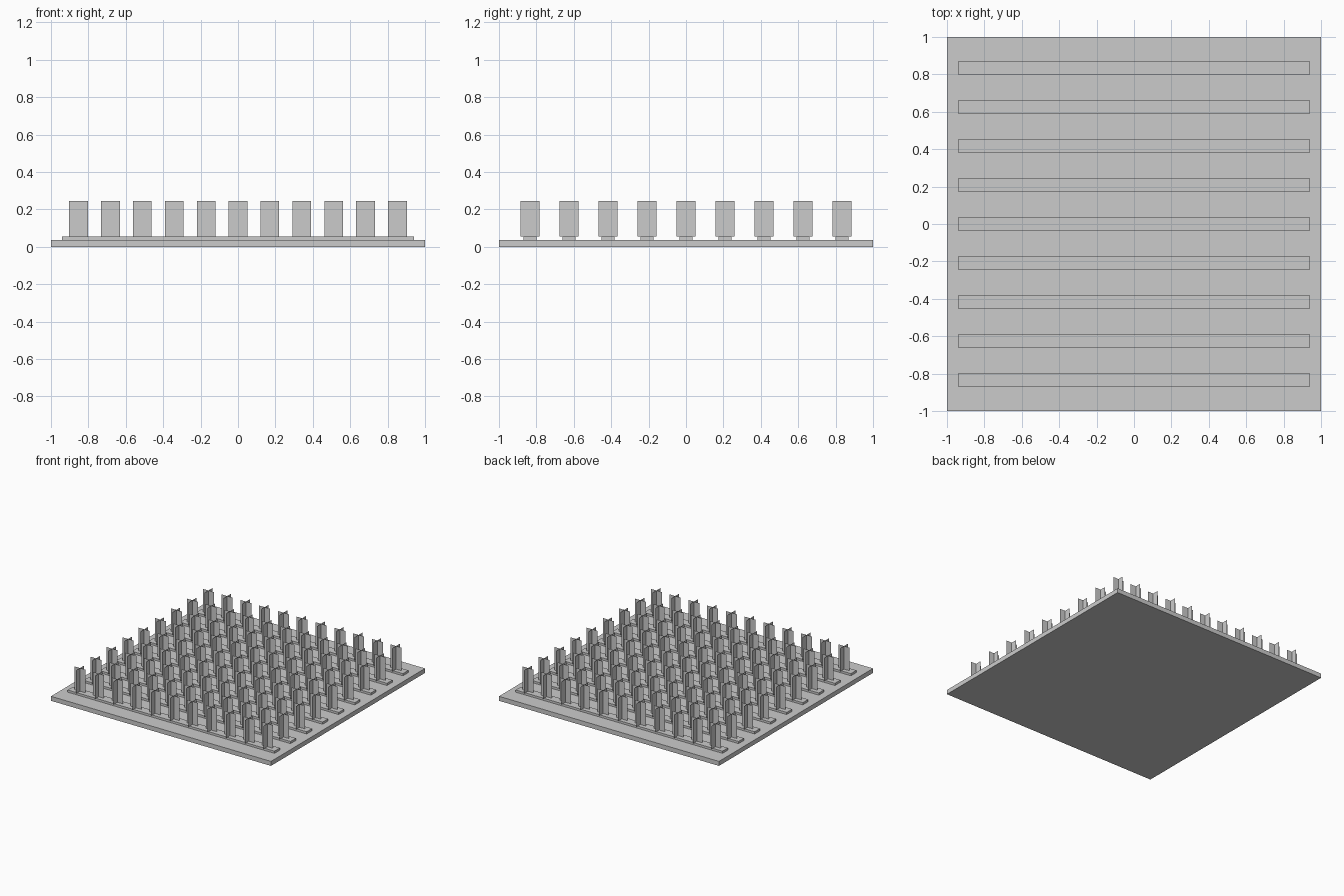
import bpy, bmesh

if "Cube" in bpy.data.objects:
    bpy.data.objects.remove(bpy.data.objects["Cube"])

def box(name, x, y, z0, z1, cy=0.0):
    bm = bmesh.new()
    bmesh.ops.create_cube(bm, size=1)
    for v in bm.verts:
        v.co = (v.co.x * x, v.co.y * y + cy, z0 + (v.co.z + 0.5) * (z1 - z0))
    return finish(name, bm)

def finish(name, bm):
    me = bpy.data.meshes.new(name)
    bm.to_mesh(me)
    bm.free()
    ob = bpy.data.objects.new(name, me)
    bpy.context.collection.objects.link(ob)
    return ob

ROWS, COLS = 9, 11
ROW_STEP, COL_STEP = 0.2085, 0.1705
PLATE_TOP, RIDGE_TOP, PLANT_TOP = 0.037, 0.055, 0.245
HALF = 0.05

# soil slab
box("soil_slab", 2, 2, 0, PLATE_TOP)

for r in range(ROWS):
    y = (r - (ROWS - 1) / 2) * ROW_STEP
    # raised planting ridge
    box(f"ridge_{r + 1}", 1.88, 0.07, PLATE_TOP, RIDGE_TOP, y)
    # row of plants, each two crossed upright cards
    bm = bmesh.new()
    for c in range(COLS):
        x = (c - (COLS - 1) / 2) * COL_STEP
        for dx, dy in ((HALF, 0), (0, HALF)):
            corners = ((-1, RIDGE_TOP), (1, RIDGE_TOP), (1, PLANT_TOP), (-1, PLANT_TOP))
            bm.faces.new([bm.verts.new((x + s * dx, y + s * dy, z)) for s, z in corners])
    finish(f"plant_row_{r + 1}", bm)
